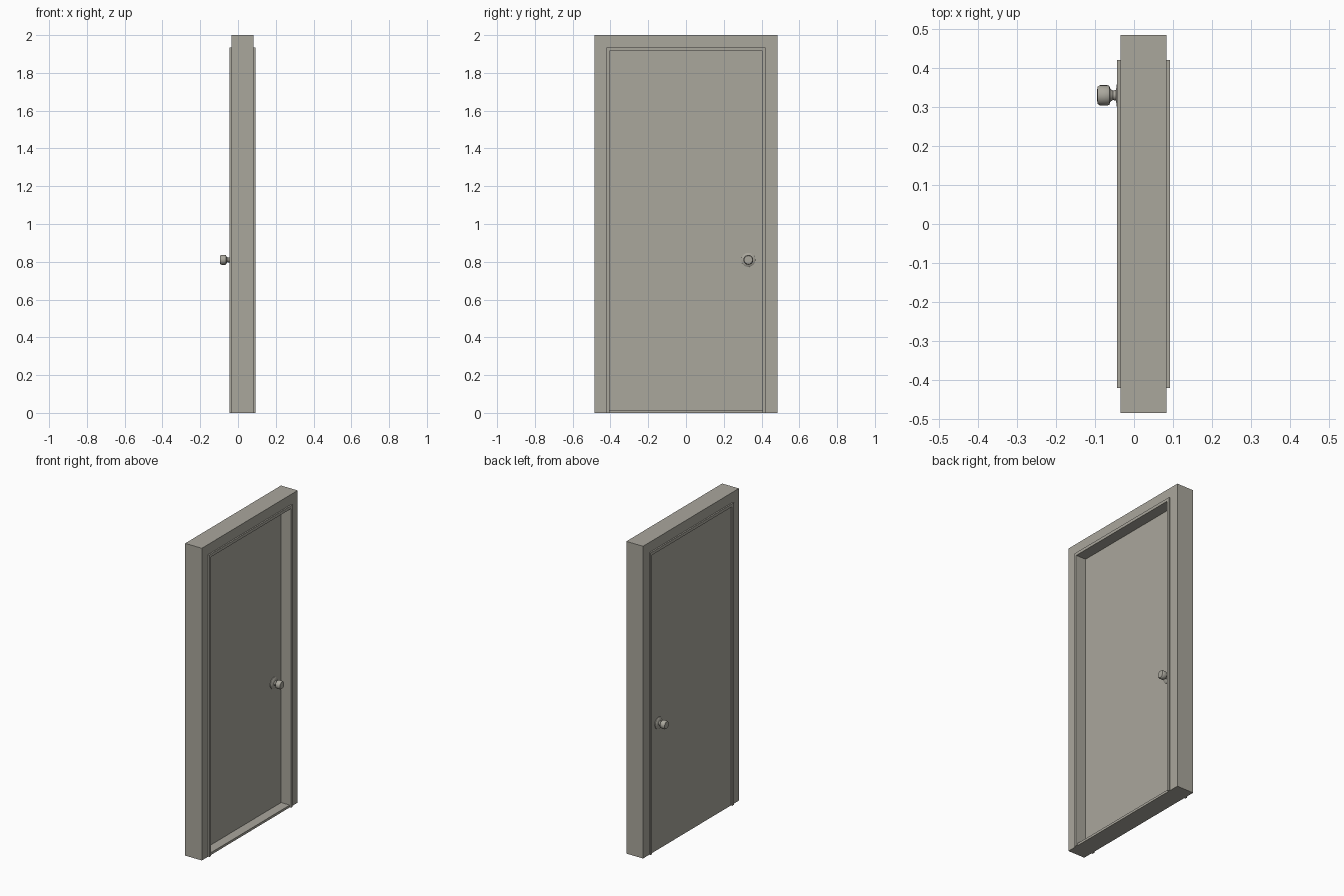
import bpy, bmesh, math
from mathutils import Matrix

if "Cube" in bpy.data.objects:
    bpy.data.objects.remove(bpy.data.objects["Cube"])

paint = bpy.data.materials.new("warm_grey_paint")
paint.diffuse_color = (0.40, 0.385, 0.335, 1)
paint.use_nodes = True
paint.node_tree.nodes["Principled BSDF"].inputs["Base Color"].default_value = paint.diffuse_color


def finish(name, bm):
    bmesh.ops.recalc_face_normals(bm, faces=bm.faces)
    me = bpy.data.meshes.new(name)
    bm.to_mesh(me)
    bm.free()
    me.materials.append(paint)
    ob = bpy.data.objects.new(name, me)
    bpy.context.collection.objects.link(ob)
    return ob


def box(name, x0, x1, y0, y1, z0, z1):
    bm = bmesh.new()
    bmesh.ops.create_cube(bm, size=1)
    bmesh.ops.scale(bm, vec=(x1 - x0, y1 - y0, z1 - z0), verts=bm.verts)
    bmesh.ops.translate(bm, vec=((x0 + x1) / 2, (y0 + y1) / 2, (z0 + z1) / 2), verts=bm.verts)
    return finish(name, bm)


def arch(name, x0, x1, outer, top, inner, head):
    """Upside-down U profile in the yz plane, extruded along x."""
    pts = [(-outer, 0), (-outer, top), (outer, top), (outer, 0),
           (inner, 0), (inner, head), (-inner, head), (-inner, 0)]
    bm = bmesh.new()
    face = bm.faces.new([bm.verts.new((x0, y, z)) for y, z in pts])
    ext = bmesh.ops.extrude_face_region(bm, geom=[face], use_keep_orig=True)
    moved = [g for g in ext["geom"] if isinstance(g, bmesh.types.BMVert)]
    bmesh.ops.translate(bm, vec=(x1 - x0, 0, 0), verts=moved)
    return finish(name, bm)


def knob(name, x, direction, y=0.33, z=0.81, sides=24):
    """Lathe a rose, neck and grip, pointing along +x or -x."""
    profile = [(0, 0), (0.037, 0), (0.037, 0.004), (0.030, 0.009), (0.014, 0.011),
               (0.012, 0.019), (0.017, 0.026), (0.024, 0.028), (0.026, 0.033),
               (0.026, 0.052), (0.022, 0.059), (0, 0.060)]
    bm = bmesh.new()
    verts = [bm.verts.new((x + direction * d, y + r, z)) for r, d in profile]
    edges = [bm.edges.new(pair) for pair in zip(verts, verts[1:])]
    bmesh.ops.spin(bm, geom=verts + edges, cent=(x, y, z), axis=(1, 0, 0),
                   angle=math.tau, steps=sides, use_duplicate=False)
    bmesh.ops.remove_doubles(bm, verts=bm.verts, dist=0.0002)
    ob = finish(name, bm)
    bpy.ops.object.select_all(action='DESELECT')
    ob.select_set(True)
    bpy.context.view_layer.objects.active = ob
    bpy.ops.object.shade_smooth_by_angle(angle=math.radians(35))


# Wall surround and the thin lining standing proud on both sides
arch("wall_surround", -0.035, 0.083, 0.485, 2.0, 0.421, 1.935)
arch("door_lining", -0.044, 0.092, 0.421, 1.935, 0.405, 1.916)

# Leaf, close to the -x side, over a low threshold
box("door_leaf", -0.035, 0.022, -0.405, 0.405, 0.015, 1.916)
box("threshold", -0.035, 0.083, -0.405, 0.405, 0.0, 0.015)

# Handles on both sides
knob("back_knob", -0.035, -1)
knob("front_knob", 0.022, 1)
